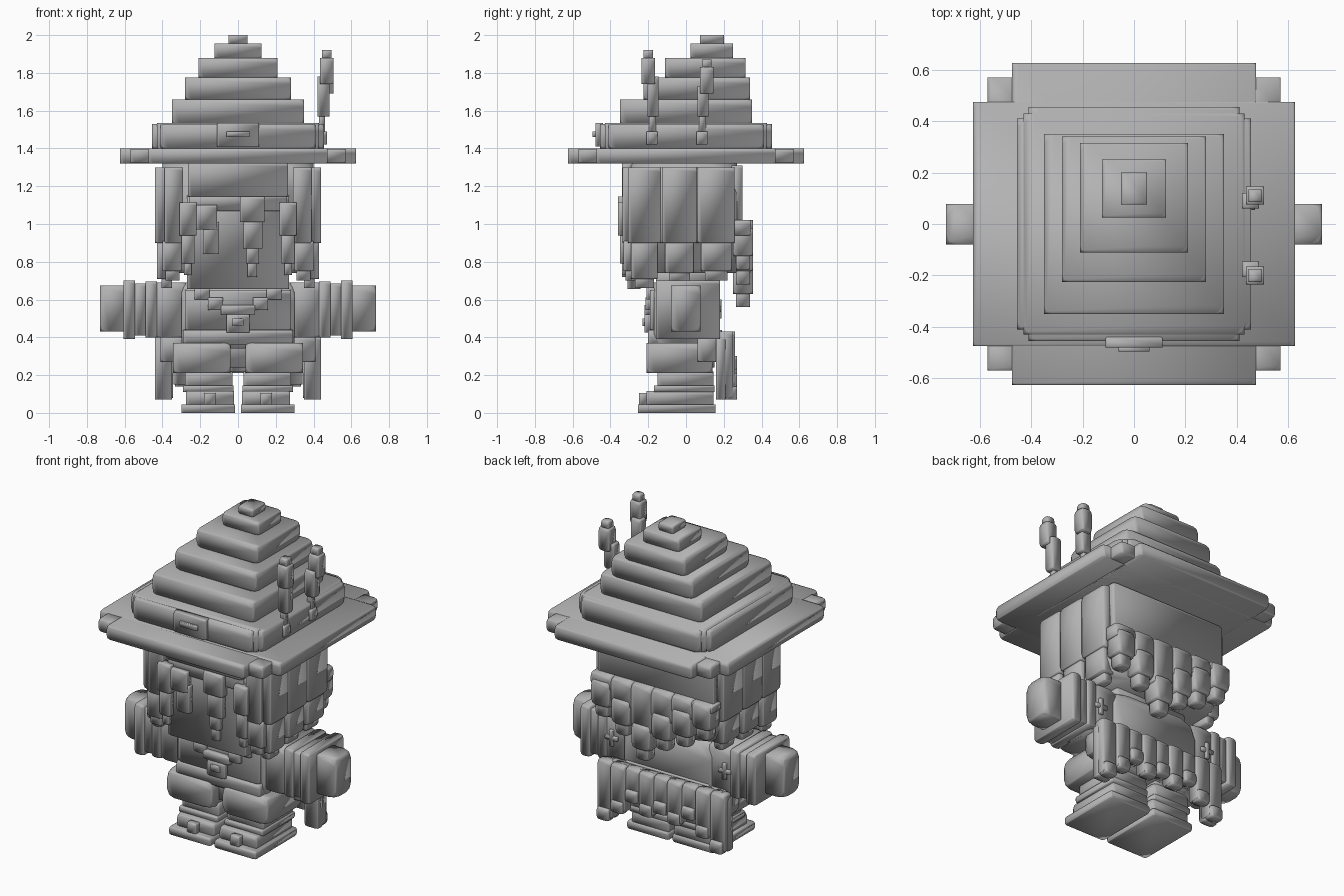
import bpy
import bmesh
from mathutils import Matrix, Vector

default_cube = bpy.data.objects.get("Cube")
if default_cube:
    bpy.data.objects.remove(default_cube, do_unlink=True)

stone = bpy.data.materials.new("stone_grey")
stone.use_nodes = True
grey = (0.45, 0.45, 0.45, 1)
stone.diffuse_color = grey
stone.node_tree.nodes["Principled BSDF"].inputs["Base Color"].default_value = grey


def wide(half):
    """Range centred on zero."""
    return (-half, half)


def block(name, x, y, z, mirrored=False):
    """Smooth block with rounded corner points; ranges are in hundredths."""
    mesh = bpy.data.meshes.new(name)
    bm = bmesh.new()
    ranges = [x] + ([(-x[1], -x[0])] if mirrored else [])
    for span in ranges:
        low = Vector((span[0], y[0], z[0])) / 100
        high = Vector((span[1], y[1], z[1])) / 100
        size = high - low
        place = Matrix.Translation((low + high) / 2) @ Matrix.Diagonal(size.to_4d())
        verts = bmesh.ops.create_cube(bm, size=1, matrix=place)["verts"]
        bmesh.ops.bevel(bm, geom=verts, offset=min(size) * 0.3, segments=2,
                        profile=0.5, affect="VERTICES", clamp_overlap=True)
    bmesh.ops.recalc_face_normals(bm, faces=bm.faces[:])
    for face in bm.faces:
        face.smooth = True
    bm.to_mesh(mesh)
    bm.free()
    mesh.materials.append(stone)
    obj = bpy.data.objects.new(name, mesh)
    bpy.context.collection.objects.link(obj)
    return obj


def pair(name, x, y, z):
    """Block repeated on the left and right."""
    return block(name, x, y, z, mirrored=True)


# Hat brim with stepped corners
block("brim_side_to_side", x=wide(62.5), y=wide(47.5), z=(132, 140))
block("brim_front_to_back", x=wide(47.5), y=wide(62.5), z=(132, 140))
pair("brim_front_corner", x=(42, 57), y=(-57, -42), z=(132.3, 139.7))
pair("brim_back_corner", x=(42, 57), y=(42, 57), z=(132.3, 139.7))

# Hat band and buckle
block("hat_band_core", x=wide(43), y=wide(43), z=(139, 153.5))
block("hat_band_front_to_back", x=wide(41), y=wide(45.5), z=(140, 153))
block("hat_band_sides", x=wide(45.5), y=wide(41), z=(140, 153))
block("hat_buckle", x=wide(11), y=(-48, -44), z=(141, 153.5))
block("hat_buckle_pin", x=wide(6), y=(-49.5, -47), z=(146, 149))

# Stepped crown leaning back: half width, front, back, bottom, top
crown = [(35, -35, 35, 153, 166), (28, -22.5, 34, 166, 177.5),
         (21, -11, 31.5, 177.5, 188), (12.5, 2.5, 25, 188, 195.5),
         (5, 7.5, 20, 195.5, 200)]
for half, front, back, bottom, top in crown:
    block("hat_crown_step", x=wide(half), y=(front, back), z=(bottom, top))

# Two feathers on the left of the hat
for name, middle, lean, drop in (("front_feather", -18, -2, 0), ("back_feather", 8.5, 2.5, 5)):
    tip = middle + lean
    block(name + "_bead", x=(41, 47), y=(middle - 3, middle + 3), z=(142, 149))
    block(name + "_quill", x=(43, 46), y=(middle - 1.5, middle + 2), z=(148, 158))
    block(name + "_stem", x=(42, 48.5), y=(middle - 2.5, middle + 3.5), z=(157, 178 - drop))
    block(name + "_vane", x=(43.5, 50.5), y=(tip - 3.5, tip + 3.5), z=(174 - drop, 188 - drop))
    block(name + "_tip", x=(44.5, 49.5), y=(tip - 2.5, tip + 2.5), z=(187 - drop, 192 - drop))

# Head and face
block("head", x=wide(40), y=(-29, 27), z=(74, 132.5))
block("face", x=wide(27), y=(-31, -24), z=(65.5, 115))
block("neck", x=wide(25), y=(-16, 15), z=(64, 76))
block("forehead_hair", x=wide(26.5), y=(-34, -27), z=(114.5, 132.5))
block("brow", x=wide(26), y=(-32.5, -28), z=(107, 115))
block("back_hair_panel", x=wide(40), y=(24, 30), z=(90, 131))

# Hair on the sides: front edge, back edge, bottom of the lower lock
for front, back, low in ((-31, -13, 71), (-13, 6, 74), (6, 26, 75)):
    pair("side_hair", x=(36, 44), y=(front + 0.2, back - 0.2), z=(90, 130))
    pair("side_hair_lock", x=(35, 43), y=(front + 2, back - 2), z=(low, 91))
    pair("side_hair_tip", x=(35, 40.5), y=(front + 4, back - 4), z=(low - 5, low + 2))

# Hair framing the face
pair("front_hair", x=(29, 39), y=(-33.5, -27), z=(90, 130))
pair("front_hair_lock", x=(30, 40), y=(-33, -27), z=(75, 91))
pair("front_hair_tip", x=(31, 38.5), y=(-32, -27), z=(70, 77))
pair("cheek_strand", x=(22, 31), y=(-36, -30), z=(94, 111.5))
pair("cheek_strand_middle", x=(23, 30), y=(-35, -30), z=(79, 95))
pair("cheek_strand_tip", x=(24.5, 28.5), y=(-34, -30), z=(73, 80))
block("long_strand", x=(1, 14), y=(-36, -30), z=(101, 114.5))
block("long_strand_middle", x=(3, 13), y=(-35, -30), z=(87, 102))
block("long_strand_lower", x=(4.5, 11), y=(-34.5, -30), z=(79, 88))
block("long_strand_tip", x=(5, 10), y=(-34, -30), z=(72, 80))
block("short_strand", x=(-22, -11), y=(-35.5, -30), z=(97, 110))
block("short_strand_tip", x=(-18.5, -10), y=(-34.5, -30), z=(84, 101))

# Braids across the back, longest in the middle
for index, low in enumerate((80, 72, 66, 56, 68, 76)):
    middle = (index - 2.5) * 14
    block("back_braid", x=(middle - 7, middle + 7), y=(24, 34.5), z=(low + 18, 102))
    block("back_braid_lock", x=(middle - 6, middle + 6), y=(25, 35.5), z=(low + 7, low + 22))
    block("back_braid_tip", x=(middle - 4, middle + 4), y=(26.5, 34), z=(low, low + 9))

# Torso, collar and belt
block("torso", x=wide(30), y=(-17, 18), z=(34, 69))
block("shirt_front", x=wide(28), y=(-19, -12), z=(44, 65))
block("belt", x=wide(29), y=(-20, 19), z=(36, 44))
pair("collar_outer", x=(15, 23), y=(-21, -16), z=(60, 66))
pair("collar_middle", x=(8, 16), y=(-21.5, -16), z=(54.5, 61))
block("collar_bottom", x=wide(9), y=(-22, -16), z=(52, 57))
block("pendant", x=wide(6), y=(-22, -17), z=(42.5, 52))
block("pendant_gem", x=wide(3), y=(-23, -20), z=(46, 50))

# Arms held out, with layered cuffs and a cross on the back
pair("sleeve", x=(27, 45), y=(-15, 17), z=(40, 69))
pair("inner_cuff", x=(43, 49), y=(-15.5, 17.5), z=(40, 69.5))
pair("middle_cuff", x=(48, 55), y=(-14.5, 16.5), z=(41, 68.5))
pair("outer_cuff", x=(54.5, 60.5), y=(-16, 18), z=(39, 70))
pair("hand", x=(57, 73), y=(-8, 7.7), z=(43, 67.5))
pair("sleeve_cross_upright", x=(38, 40.5), y=(16, 18.7), z=(50, 60))
pair("sleeve_cross_bar", x=(35, 43.5), y=(16, 18.5), z=(53.8, 56.2))

# Trousers, legs and boots
block("hips", x=wide(28), y=(-13, 15), z=(24, 40))
pair("coat_hem", x=(25, 41), y=(6, 17.5), z=(27, 41))
pair("trouser_leg", x=(4, 34.5), y=(-21, 14), z=(21, 37))
pair("shin", x=(3, 28), y=(-15, 14.5), z=(13, 22))
pair("boot_cuff", x=(2.5, 29), y=(-17, 15), z=(11, 14.5))
pair("boot", x=(2, 27.5), y=(-21, 14.5), z=(3.5, 11.5))
pair("boot_sole", x=(1.5, 30), y=(-25.5, 15.5), z=(0, 4.5))
pair("boot_toe_bead", x=(12, 18), y=(-25, -20), z=(4, 10.5))

# Cape strips, longest at the outside
for index, low in enumerate((22, 18, 24, 15, 8)):
    middle = index * 9.8
    build = pair if index else block
    build("cape_strip", x=(middle - 4.7, middle + 4.7), y=(18 + index % 2, 25 + index % 2),
          z=(low, 43))
    build("cape_strip_tip", x=(middle - 4, middle + 4), y=(21, 27), z=(low - 1, low + 6))
pair("cape_edge", x=(35, 44), y=(16, 21), z=(7, 40))
block("cape_top", x=wide(40), y=(15, 22), z=(34, 43))
